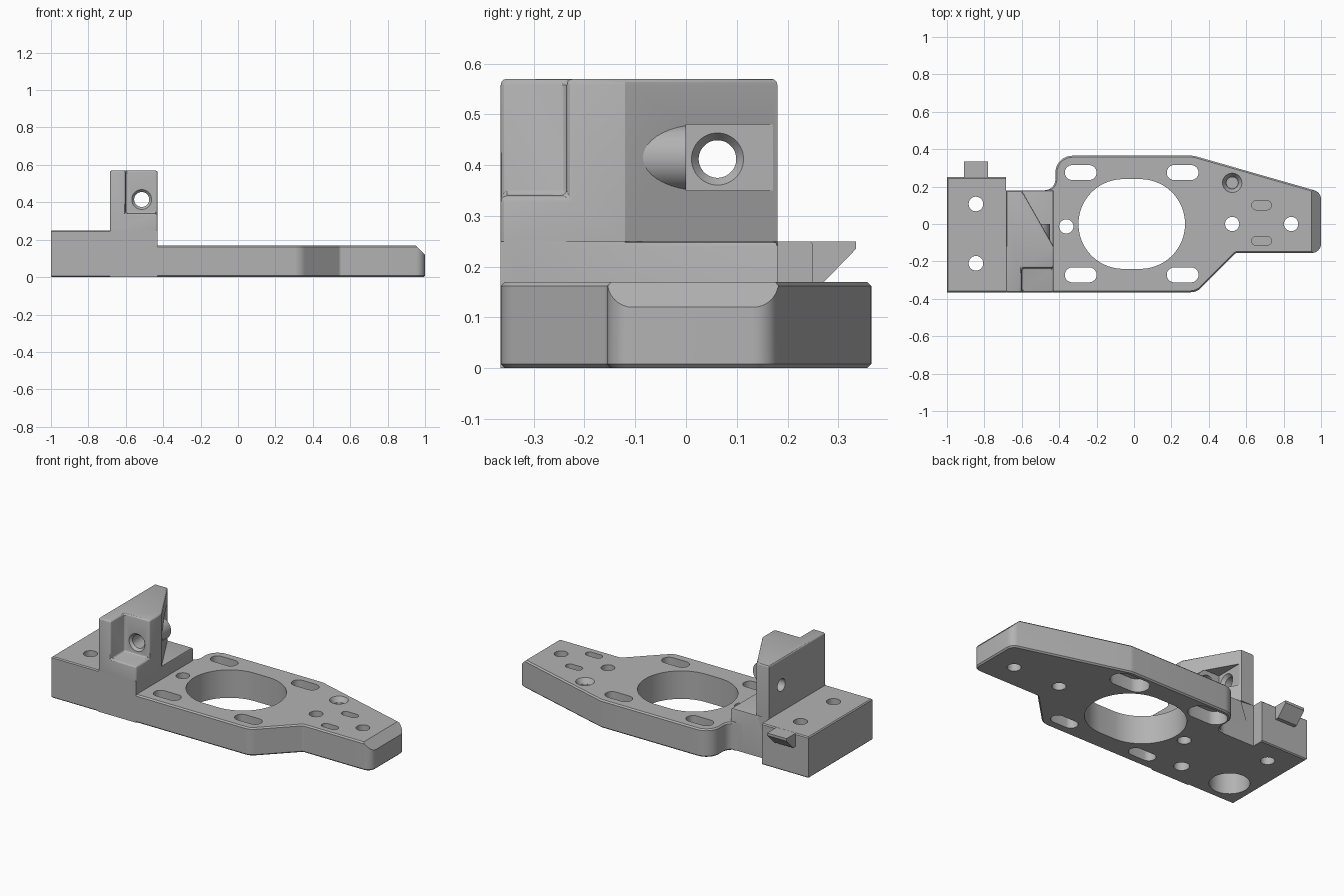
import bpy, bmesh, math
from mathutils import Vector

if "Cube" in bpy.data.objects:
    bpy.data.objects.remove(bpy.data.objects["Cube"], do_unlink=True)

grey = bpy.data.materials.new("machined grey")
grey.use_nodes = True
grey.diffuse_color = (0.45, 0.45, 0.45, 1)
grey.node_tree.nodes["Principled BSDF"].inputs["Base Color"].default_value = (0.45, 0.45, 0.45, 1)
parts = []


def prism(name, points, low, high, axis="z", taper=1.0):
    """Extrude a flat outline along an axis, optionally scaling the far end."""
    place = {"z": lambda a, b, c: (a, b, c),
             "x": lambda a, b, c: (c, a, b),
             "y": lambda a, b, c: (a, c, b)}[axis]
    points = [Vector(p) for p in points]
    mid = sum(points, Vector((0, 0))) / len(points)
    bm = bmesh.new()
    near = [bm.verts.new(place(p.x, p.y, low)) for p in points]
    far = []
    for p in points:
        q = mid + (p - mid) * taper
        far.append(bm.verts.new(place(q.x, q.y, high)))
    bm.faces.new(near)
    bm.faces.new(far)
    n = len(points)
    for i in range(n):
        j = (i + 1) % n
        bm.faces.new((near[i], near[j], far[j], far[i]))
    bmesh.ops.recalc_face_normals(bm, faces=bm.faces)
    mesh = bpy.data.meshes.new(name)
    bm.to_mesh(mesh)
    bm.free()
    mesh.materials.append(grey)
    obj = bpy.data.objects.new(name, mesh)
    bpy.context.collection.objects.link(obj)
    return obj


def part(*args, **kw):
    obj = prism(*args, **kw)
    parts.append(obj)
    return obj


def rect(x0, x1, y0, y1):
    return [(x0, y0), (x1, y0), (x1, y1), (x0, y1)]


def stadium(x, y, half, r, n=20):
    """Slot outline; a circle when half equals r."""
    out = []
    for side in (1, -1):
        for k in range(n):
            a = math.pi * ((k + 0.5) / n - 0.5)
            out.append((x + side * (half - r + r * math.cos(a)), y + side * r * math.sin(a)))
    return out


def circle(x, y, r):
    return stadium(x, y, r, r)


def rounded(corners, steps=8):
    """Outline whose corners (x, y, radius) are filleted."""
    out = []
    for i, (x, y, r) in enumerate(corners):
        p = Vector((x, y))
        if r == 0:
            out.append(p)
            continue
        u = (Vector(corners[i - 1][:2]) - p).normalized()
        v = (Vector(corners[(i + 1) % len(corners)][:2]) - p).normalized()
        half = u.angle(v) / 2
        centre = p + (u + v).normalized() * r / math.sin(half)
        start = p + u * r / math.tan(half) - centre
        end = p + v * r / math.tan(half) - centre
        sweep = math.atan2(start.x * end.y - start.y * end.x, start.dot(end))
        for k in range(steps + 1):
            a = sweep * k / steps
            c, s = math.cos(a), math.sin(a)
            out.append(centre + Vector((c * start.x - s * start.y, s * start.x + c * start.y)))
    return out


def soften(obj, test, width, segments=1):
    """Bevel the sharp edges whose midpoint and direction pass the test."""
    bm = bmesh.new()
    bm.from_mesh(obj.data)
    bmesh.ops.dissolve_limit(bm, angle_limit=0.01, verts=bm.verts, edges=bm.edges) if segments > 2 else None
    chosen = []
    for e in bm.edges:
        a, b = (v.co for v in e.verts)
        if len(e.link_faces) == 2 and e.calc_face_angle() > 0.4 and test((a + b) / 2, abs(a.z - b.z) < 0.001):
            chosen.append(e)
    bmesh.ops.bevel(bm, geom=chosen, offset=width, segments=segments, profile=0.5,
                    affect="EDGES", clamp_overlap=False)
    bmesh.ops.recalc_face_normals(bm, faces=bm.faces)
    bm.to_mesh(obj.data)
    bm.free()


def cut(targets, *args, **kw):
    cutter = prism("cutter", *args, **kw)
    cutter.hide_render = True
    for obj in targets:
        mod = obj.modifiers.new("cut", "BOOLEAN")
        mod.operation = "DIFFERENCE"
        mod.solver = "EXACT"
        mod.object = cutter
        bpy.context.view_layer.objects.active = obj
        bpy.ops.object.modifier_apply(modifier=mod.name)
    bpy.data.objects.remove(cutter, do_unlink=True)


FRONT, JOIN, STEP = -0.365, -0.685, -0.43

# Base plate with sloped nose
plate = part("base_plate", rounded([
    (STEP, FRONT, 0), (0.335, FRONT, 0.08), (0.545, -0.155, 0.02), (1, -0.155, 0.05),
    (1, 0.17, 0.05), (0.32, 0.365, 0.08), (-0.42, 0.365, 0.09), (-0.42, 0.18, 0.06),
    (-0.5, 0.18, 0), (-0.5, 0.1, 0), (STEP, 0.1, 0)]), 0, 0.17)
soften(plate, lambda m, flat: flat and (m.x > -0.425 or m.y > 0.185), 0.008)
cut([plate], [(0.94, 0.18), (1.06, 0.18), (1.06, 0.06)], -0.5, 0.5, axis="y")

# End block with its hooked tab
block = part("end_block", rect(-1, JOIN, FRONT, 0.25), 0, 0.25)
soften(block, lambda m, flat: flat and m.x < JOIN - 0.01, 0.006)
part("end_tab", [(0.245, 0.17), (0.272, 0.17), (0.335, 0.235), (0.335, 0.25), (0.245, 0.25)],
     -0.91, -0.78, axis="x")

# Tower foot and the wedge-shaped wall above it
foot = part("tower_foot", [(JOIN, FRONT), (STEP, FRONT), (STEP, -0.12), (STEP, 0.18),
                           (-0.6, 0.18), (JOIN, 0.18)], 0, 0.25)
soften(foot, lambda m, flat: flat and m.z > 0.2 and m.y > -0.1 and m.x > -0.59, 0.01, 2)
wall = part("tower_wall", [(JOIN, FRONT), (STEP, FRONT), (STEP, -0.12), (-0.6, 0.18), (JOIN, 0.18)],
            0.25, 0.57)
cut([wall], rect(-0.6, -0.3, -0.5, -0.235), 0.34, 0.7)
soften(wall, lambda m, flat: m.z > 0.26 and (flat or m.y < -0.2), 0.012, 3)
boss = part("screw_boss", circle(-0.515, 0.415, 0.065), -0.2, 0, axis="y")

# Pocket and cross holes in the tower
cut([wall], rect(0, 0.25, 0.35, 0.48), -0.595, -0.3, axis="x")
cut([wall], circle(0.062, 0.412, 0.037), -0.8, -0.5, axis="x")
cut([wall], circle(0.062, 0.412, 0.055), -0.59, -0.615, axis="x", taper=0.67)
cut([wall, boss], circle(-0.515, 0.415, 0.04), -0.3, 0.02, axis="y")
cut([wall], circle(-0.515, 0.415, 0.055), -0.237, -0.22, axis="y", taper=0.72)

# Large window and the four mounting slots, the rear pair recessed from below
cut([plate], stadium(-0.012, 0, 0.285, 0.24, 32), -0.1, 0.3)
for x in (-0.285, 0.26):
    for y in (-0.272, 0.275):
        cut([plate], stadium(x, y, 0.085, 0.04), -0.1, 0.3)
    cut([plate], stadium(x, 0.275, 0.12, 0.065), -0.1, 0.08)

# Round holes through the plate and the end block
for x, y in ((0.525, 0), (0.84, 0), (-0.362, -0.013)):
    cut([plate], circle(x, y, 0.038), -0.1, 0.3)
for y in (0.107, -0.21):
    cut([block], circle(-0.845, y, 0.039), -0.1, 0.4)
cut([block], circle(-0.845, -0.21, 0.11), -0.1, 0.13)
cut([foot], circle(-0.53, -0.235, 0.043), -0.1, 0.15)

# Blind features on the nose
cut([plate], circle(0.525, 0.22, 0.055), 0.175, 0.14, taper=0.6)
cut([plate], circle(0.525, 0.22, 0.03), 0.05, 0.2)
for y in (0.1, -0.09):
    cut([plate], stadium(0.682, y, 0.053, 0.024), 0.09, 0.2)

# Smooth rounded walls, keep edges crisp
bpy.ops.object.select_all(action="DESELECT")
for obj in parts:
    obj.select_set(True)
bpy.context.view_layer.objects.active = plate
bpy.ops.object.shade_smooth_by_angle(angle=math.radians(25))
